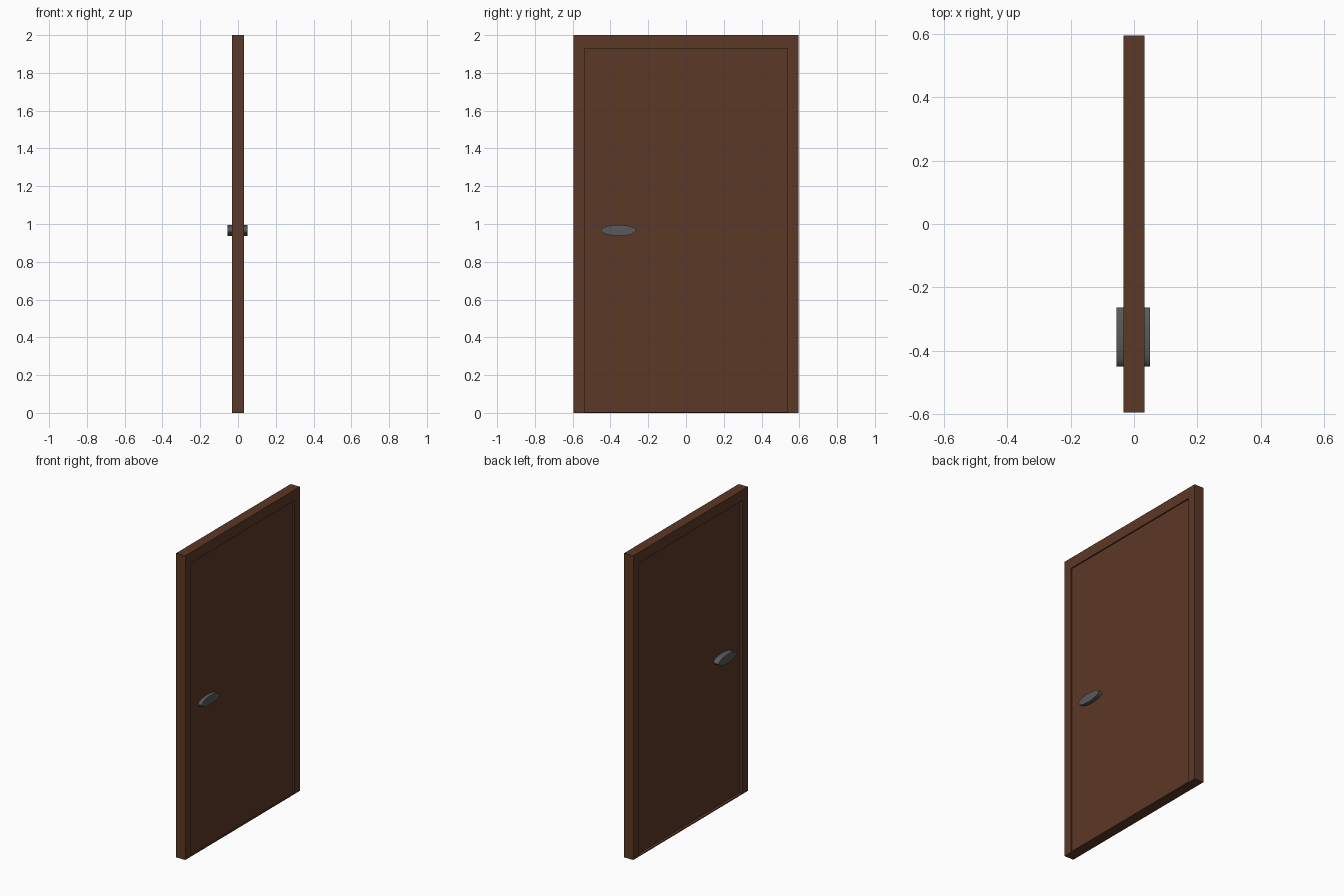
import bpy
import math

if "Cube" in bpy.data.objects:
    bpy.data.objects.remove(bpy.data.objects["Cube"])


def material(name, rgb):
    m = bpy.data.materials.new(name)
    m.diffuse_color = (*rgb, 1.0)
    m.use_nodes = True
    m.node_tree.nodes["Principled BSDF"].inputs["Base Color"].default_value = m.diffuse_color
    return m


BROWN = material("dark_brown_wood", (0.105, 0.040, 0.019))
GREY = material("dark_grey_metal", (0.098, 0.100, 0.102))


def box(name, x, y, z, mat):
    """Box from (min, max) ranges on each axis."""
    centre = [(a + b) / 2 for a, b in (x, y, z)]
    bpy.ops.mesh.primitive_cube_add(size=1, location=centre)
    ob = bpy.context.object
    ob.name = name
    ob.scale = [b - a for a, b in (x, y, z)]
    bpy.ops.object.transform_apply(location=False, rotation=False, scale=True)
    ob.data.materials.append(mat)
    return ob


W, T, H = 0.595, 0.033, 2.0      # half width, half thickness, height
IN, TOP = 0.538, 1.93            # inner opening

# Frame: one outline with the opening left free, extruded through the thickness
outline = [(-W, 0), (-W, H), (W, H), (W, 0),
           (IN, 0), (IN, TOP), (-IN, TOP), (-IN, 0)]
n = len(outline)
verts = [(x, y, z) for x in (-T, T) for y, z in outline]
quads = [(0, 1, 6, 7), (1, 2, 5, 6), (2, 3, 4, 5)]
faces = [tuple(reversed(q)) for q in quads]
faces += [tuple(i + n for i in q) for q in quads]
faces += [(i, (i + 1) % n, (i + 1) % n + n, i + n) for i in range(n)]
mesh = bpy.data.meshes.new("door_frame")
mesh.from_pydata(verts, [], faces)
frame = bpy.data.objects.new("door_frame", mesh)
bpy.context.collection.objects.link(frame)
mesh.materials.append(BROWN)
bpy.context.view_layer.objects.active = frame
frame.select_set(True)
bpy.ops.object.mode_set(mode='EDIT')
bpy.ops.mesh.select_all(action='SELECT')
bpy.ops.mesh.normals_make_consistent(inside=False)
bpy.ops.object.mode_set(mode='OBJECT')

# Door leaf, set deeper on the -x side, and a thin sill below it
box("door_leaf", (-0.015, 0.025), (-IN, IN), (0.006, TOP), BROWN)
box("sill", (-T, T), (-IN, IN), (0.0, 0.006), BROWN)

# Oval handle passing through the leaf
bpy.ops.mesh.primitive_cylinder_add(vertices=32, radius=1, depth=0.105,
                                    location=(-0.0025, -0.356, 0.966),
                                    rotation=(0, math.pi / 2, 0))
handle = bpy.context.object
handle.name = "handle"
handle.scale = (0.029, 0.093, 1)
handle.data.materials.append(GREY)
bpy.ops.object.transform_apply(location=False, rotation=True, scale=True)
bpy.ops.object.shade_smooth_by_angle(angle=math.radians(40))
